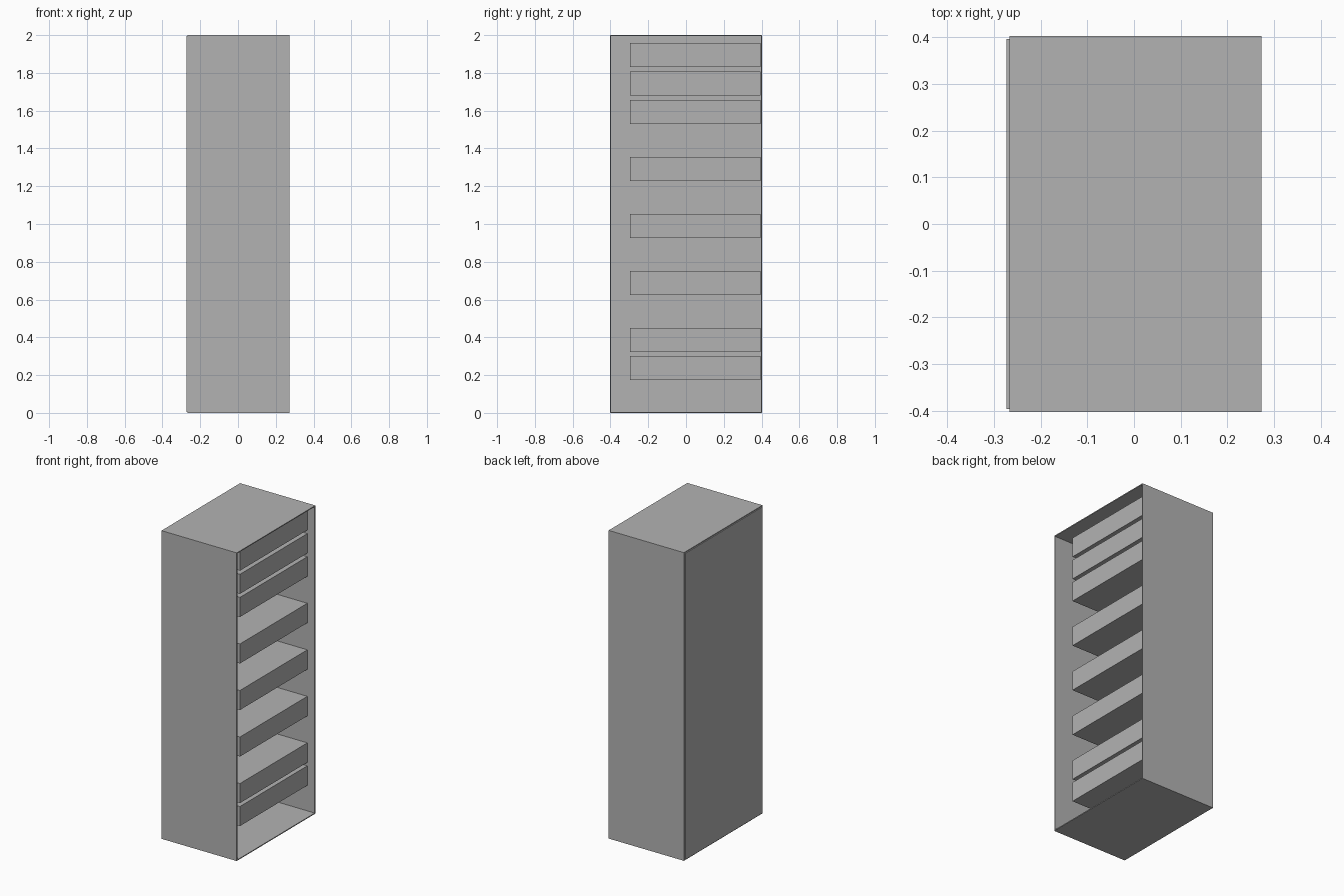
import bpy

if "Cube" in bpy.data.objects:
    bpy.data.objects.remove(bpy.data.objects["Cube"], do_unlink=True)

grey = bpy.data.materials.new("plain grey")
grey.use_nodes = True
colour = (0.45, 0.45, 0.45, 1)
grey.diffuse_color = colour
grey.node_tree.nodes["Principled BSDF"].inputs["Base Color"].default_value = colour


def box(name, x, y, z):
    """Box from (low, high) ranges on each axis."""
    bpy.ops.mesh.primitive_cube_add(size=1, location=[sum(r) / 2 for r in (x, y, z)])
    obj = bpy.context.object
    obj.name = name
    obj.scale = [r[1] - r[0] for r in (x, y, z)]
    bpy.ops.object.transform_apply(location=False, rotation=False, scale=True)
    obj.data.materials.append(grey)
    return obj


# Cabinet shell, open towards +x
T = 0.006
BACK, OPEN, SIDE, TOP = -0.267, 0.273, 0.403, 2.0
inner = SIDE - T
box("right_side_panel", (BACK, OPEN), (-SIDE, -inner), (0, TOP))
box("left_side_panel", (BACK, OPEN), (inner, SIDE), (0, TOP))
box("bottom_panel", (BACK, OPEN), (-inner, inner), (0, T))
box("top_panel", (BACK, OPEN), (-inner, inner), (TOP - T, TOP))
box("back_panel", (BACK - T, BACK), (-inner, inner), (T, TOP - T))

# Equipment blocks, fixed to the left side panel
for i, z in enumerate((0.173, 0.322, 0.624, 0.926, 1.228, 1.53, 1.68, 1.83)):
    box(f"drawer_block_{i + 1}", (BACK, 0.222), (-0.297, 0.394), (z, z + 0.127))
